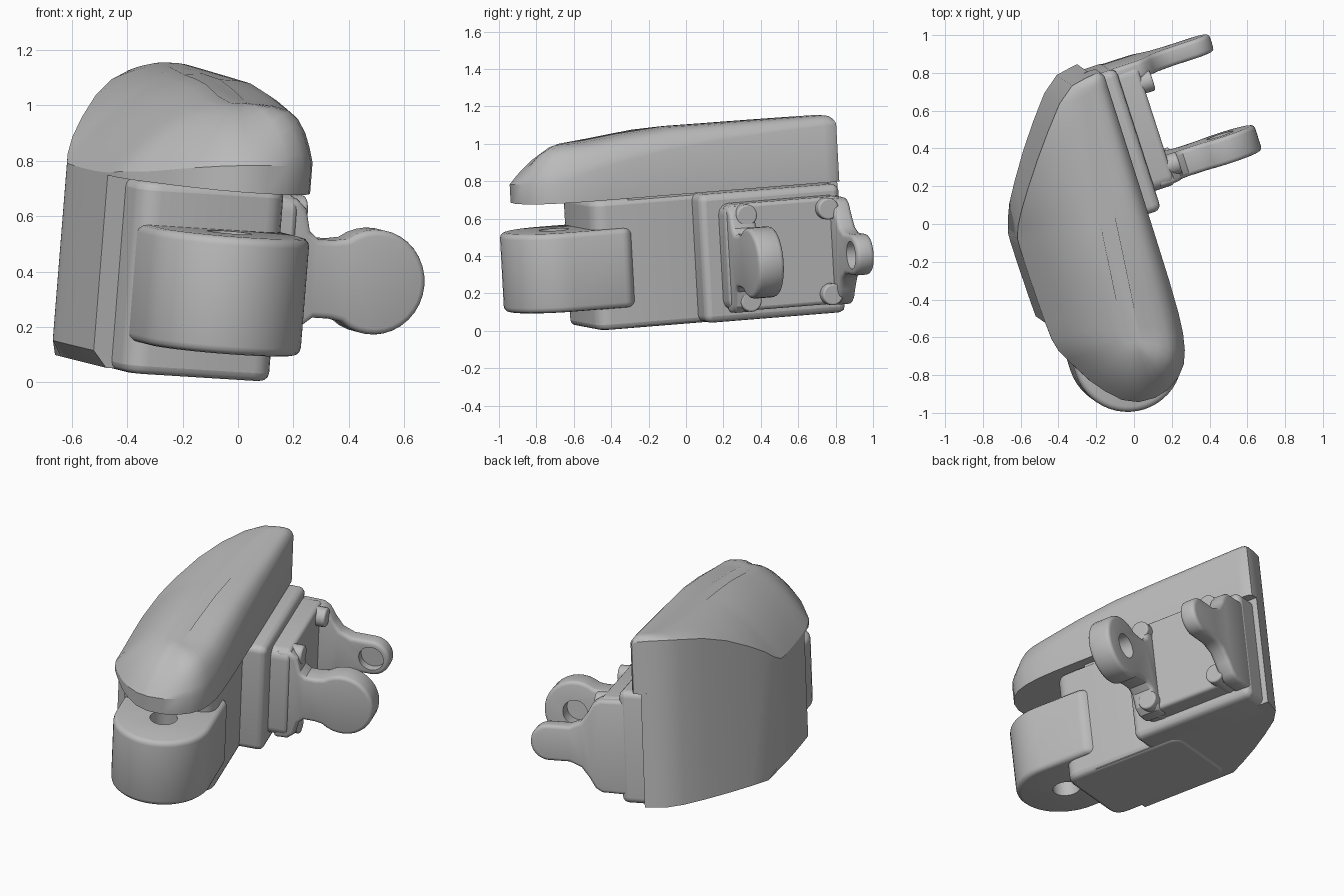
import bpy, bmesh
from math import radians, cos, sin
from mathutils import Matrix, Vector

cube = bpy.data.objects.get("Cube")
if cube:
    bpy.data.objects.remove(cube)

# One grey material
grey = bpy.data.materials.new("plain_grey")
grey.use_nodes = True
GREY = (0.5, 0.5, 0.5, 1)
grey.diffuse_color = GREY
grey.node_tree.nodes["Principled BSDF"].inputs["Base Color"].default_value = GREY

# The whole assembly is built upright, then turned and tilted by one matrix
up = Vector((0.08, -0.055, 1)).normalized()
lean = Vector((0, 0, 1)).rotation_difference(up).to_matrix()
TILT = (lean @ Matrix.Rotation(radians(18), 3, 'Z')).to_4x4()

# Extrusion axis -> mapping of (p, q, depth) into upright space
AXES = {
    'x': lambda p, q, d: (d, p, q),
    'y': lambda p, q, d: (p, d, q),
    'z': lambda p, q, d: (p, q, d),
}


def loft(name, rings, bevel=0.0, segments=3):
    """Skin a stack of closed rings and cap both ends."""
    bm = bmesh.new()
    rows = [[bm.verts.new(p) for p in ring] for ring in rings]
    n = len(rows[0])
    for low, high in zip(rows, rows[1:]):
        for i in range(n):
            j = (i + 1) % n
            bm.faces.new((low[i], low[j], high[j], high[i]))
    bm.faces.new(rows[0][::-1])
    bm.faces.new(rows[-1])
    bmesh.ops.recalc_face_normals(bm, faces=bm.faces)
    mesh = bpy.data.meshes.new(name)
    bm.to_mesh(mesh)
    bm.free()
    mesh.materials.append(grey)
    ob = bpy.data.objects.new(name, mesh)
    bpy.context.collection.objects.link(ob)
    ob.matrix_world = TILT
    if bevel:
        mod = ob.modifiers.new("soft_edges", 'BEVEL')
        mod.width, mod.segments = bevel, segments
        mod.limit_method, mod.angle_limit = 'ANGLE', radians(40)
    return ob


def prism(name, outline, lo, hi, axis, bevel=0.0):
    place = AXES[axis]
    return loft(name, [[place(p, q, d) for p, q in outline] for d in (lo, hi)], bevel)


def arc(cx, cy, r, start, end, steps=16):
    angles = [radians(start + (end - start) * i / steps) for i in range(steps + 1)]
    return [(cx + r * cos(t), cy + r * sin(t)) for t in angles]


def rounded_rect(x0, x1, y0, y1, r):
    return (arc(x1 - r, y1 - r, r, 0, 90, 5) + arc(x0 + r, y1 - r, r, 90, 180, 5)
            + arc(x0 + r, y0 + r, r, 180, 270, 5) + arc(x1 - r, y0 + r, r, 270, 360, 5))


def drill(ob, centre, r, lo, hi, axis):
    """Cut a round hole and discard the cutter."""
    cutter = prism("cutter", arc(*centre, r, 0, 345, 23), lo, hi, axis)
    cutter.hide_render = True
    mod = ob.modifiers.new("hole", 'BOOLEAN')
    mod.operation, mod.object, mod.solver = 'DIFFERENCE', cutter, 'EXACT'
    bpy.context.view_layer.update()
    mesh = bpy.data.meshes.new_from_object(ob.evaluated_get(bpy.context.evaluated_depsgraph_get()))
    ob.modifiers.clear()
    ob.data = mesh
    bpy.data.objects.remove(cutter)


def chaikin(points):
    out = []
    for a, b in zip(points, points[1:] + points[:1]):
        out += [a.lerp(b, 0.25), a.lerp(b, 0.75)]
    return out


# Shell plan outline; the third value is the height of the side wall there
plan = chaikin([Vector(p) for p in (
    (0.03, 0.9, 1.04), (-0.03, 0.905, 1.06), (-0.19, 0.875, 1.07), (-0.4, 0.62, 1.01),
    (-0.58, 0.35, 0.86), (-0.655, 0.2, 0.745), (-0.66, 0.1, 0.74), (-0.655, -0.25, 0.74),
    (-0.645, -0.43, 0.76), (-0.59, -0.54, 0.77), (-0.5, -0.7, 0.8), (-0.36, -0.84, 0.83),
    (-0.18, -0.85, 0.84), (-0.04, -0.76, 0.84), (0.015, -0.62, 0.85), (0.03, -0.4, 0.92),
    (0.03, 0.1, 1.0), (0.03, 0.8, 1.04))])


# Top shell: wall, then a roof that rounds tightly on the flank and gently elsewhere
def roof_point(p, t):
    b = min(max(p.y, -0.5), 0.8)
    spine = Vector((-0.25 + 0.15 * (b + 0.5) / 1.3, b))
    top = 1.09 - 0.05 * min(1, max(0, (-0.1 - b) / 0.4))
    flank = min(1, max(0, (p.x + 0.2) / 0.2))
    flat = p.xy.lerp(spine, t)
    return (flat.x, flat.y, p.z + (top - p.z) * (1 - (1 - t) ** (2 + 4 * flank)))


shell_rings = [[(p.x, p.y, 0.735) for p in plan]]
shell_rings += [[roof_point(p, t) for p in plan]
                for t in (0, 0.05, 0.12, 0.22, 0.36, 0.55, 0.75, 0.88)]
loft("top_shell", shell_rings)

# Lower body below the shell, chamfered along the outer foot
foot = [p for p in plan if p.y > -0.36]


def foot_ring(outer_limit, z):
    return [(min(max(p.x, outer_limit), -0.03), p.y, z) for p in foot]


loft("side_wall", [foot_ring(-0.6, 0.04), foot_ring(-1, 0.1), foot_ring(-1, 0.74)])

# Front block that carries the hinge tongue
prism("front_block", rounded_rect(-0.58, -0.02, -0.48, 0.3, 0.08), 0.035, 0.73, 'z', 0.03)

# Hinge tongue with a vertical pin hole
HINGE = (-0.28, -0.62)
tongue = prism("hinge_tongue", arc(*HINGE, 0.29, 180, 360, 24) + [(0.01, -0.3), (-0.1, -0.2), (-0.57, -0.2)],
               0.15, 0.575, 'z', 0.03)
drill(tongue, HINGE, 0.08, 0, 0.9, 'z')

# Stepped mounting plates on the flank
prism("mounting_plate", rounded_rect(0.08, 0.87, 0.04, 0.73, 0.04), -0.15, 0.12, 'x', 0.035)
prism("ear_plate", rounded_rect(0.18, 0.86, 0.1, 0.675, 0.06), 0.05, 0.235, 'x', 0.02)

# Four corner pins
for i, (b, c) in enumerate((b, c) for b in (0.285, 0.745) for c in (0.155, 0.615)):
    prism(f"corner_pin_{i + 1}", arc(b, c, 0.058, 0, 345, 23), 0.1, 0.29, 'x', 0.01)

# Pair of ears: flared root, waist and round end with a blind socket inside
AXLE = (0.555, 0.38)


def ear(name, r, spread, root, lo, hi, hole_lo, hole_hi):
    mid = AXLE[1]
    outline = [(a, mid - h) for a, h in root]
    outline += arc(*AXLE, r, -spread, spread, 24)
    outline += [(a, mid + h) for a, h in reversed(root)]
    ob = prism(name, outline, lo, hi, 'y', 0.022)
    drill(ob, AXLE, 0.075, hole_lo, hole_hi, 'y')


ear("front_ear", 0.19, 128,
    [(0.15, 0.29), (0.235, 0.285), (0.275, 0.25), (0.295, 0.17), (0.33, 0.142), (0.39, 0.142)],
    0.19, 0.335, 0.25, 0.5)
ear("back_ear", 0.11, 92,
    [(0.06, 0.29), (0.24, 0.285), (0.28, 0.26), (0.315, 0.2), (0.36, 0.14), (0.43, 0.11)],
    0.77, 0.868, 0.6, 0.82)

# Smooth shading with crisp edges
bpy.ops.object.select_all(action='DESELECT')
for ob in bpy.context.collection.objects:
    if ob.type == 'MESH' and grey.name in ob.data.materials:
        ob.select_set(True)
        bpy.context.view_layer.objects.active = ob
bpy.ops.object.shade_smooth_by_angle(angle=radians(32))
